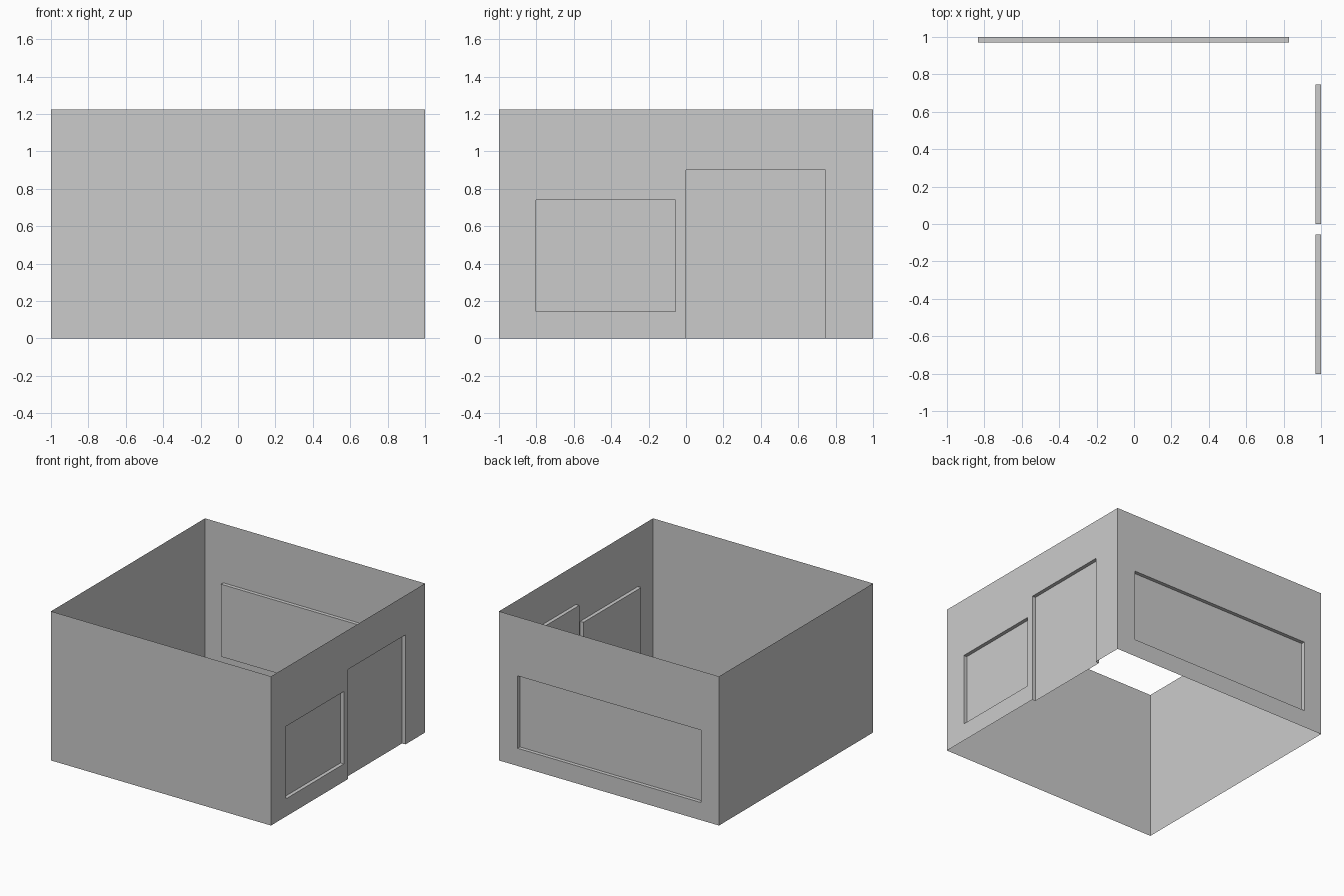
import bpy, bmesh, math

if "Cube" in bpy.data.objects:
    bpy.data.objects.remove(bpy.data.objects["Cube"])

HEIGHT = 1.225   # wall height
DEPTH = 0.03     # recess depth


def wall(name, angle, recesses=()):
    """Thin wall, drawn at y=-1 and turned about z; recesses are (u0, u1, z0, z1)."""
    bm = bmesh.new()

    def quad(*pts):
        bm.faces.new([bm.verts.new(p) for p in pts])

    us = sorted({-1.0, 1.0, *[u for r in recesses for u in r[:2]]})
    zs = sorted({0.0, HEIGHT, *[z for r in recesses for z in r[2:]]})
    back = -1 + DEPTH

    # Wall surface around the recesses
    for a, b in zip(us, us[1:]):
        for c, d in zip(zs, zs[1:]):
            mu, mz = (a + b) / 2, (c + d) / 2
            if not any(r[0] < mu < r[1] and r[2] < mz < r[3] for r in recesses):
                quad((a, -1, c), (b, -1, c), (b, -1, d), (a, -1, d))

    # Recessed panel, jambs, head and (for windows) sill
    for a, b, c, d in recesses:
        quad((a, back, c), (b, back, c), (b, back, d), (a, back, d))
        quad((a, -1, c), (a, back, c), (a, back, d), (a, -1, d))
        quad((b, back, c), (b, -1, c), (b, -1, d), (b, back, d))
        quad((a, back, d), (b, back, d), (b, -1, d), (a, -1, d))
        if c > 0:
            quad((a, -1, c), (b, -1, c), (b, back, c), (a, back, c))

    bmesh.ops.remove_doubles(bm, verts=bm.verts, dist=1e-5)
    mesh = bpy.data.meshes.new(name)
    bm.to_mesh(mesh)
    bm.free()
    obj = bpy.data.objects.new(name, mesh)
    obj.rotation_euler.z = math.radians(angle)
    bpy.context.collection.objects.link(obj)


window_z = (0.145, 0.74)

wall("front_wall", 0)
wall("left_wall", -90)
# Right wall with a window and a doorway
wall("right_wall_with_window_and_door", 90,
     [(-0.803, -0.055, *window_z), (0.0, 0.745, 0.0, 0.9)])
# Back wall with one wide window
wall("back_wall_with_window", 180, [(-0.83, 0.835, *window_z)])
